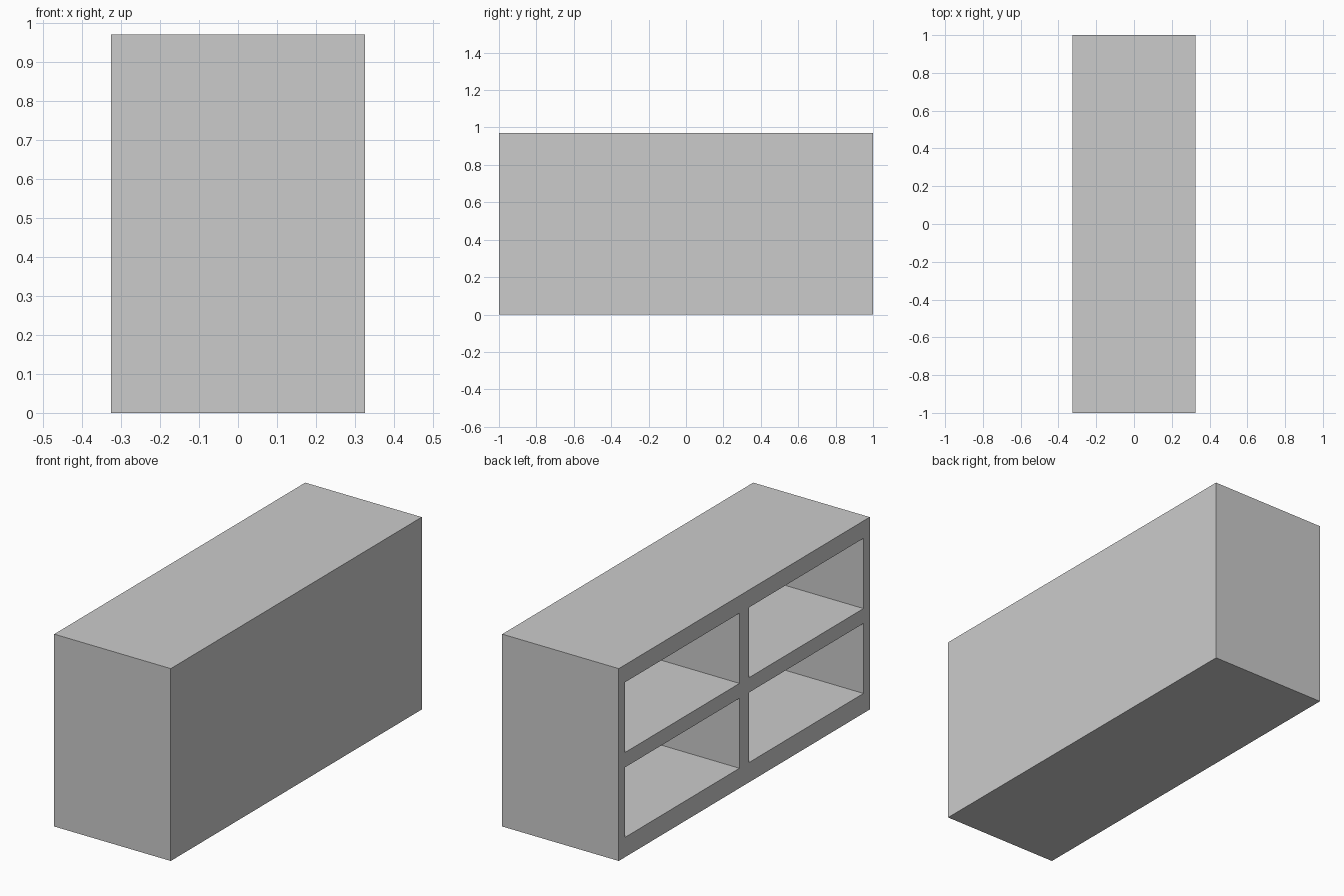
import bpy, bmesh

if "Cube" in bpy.data.objects:
    bpy.data.objects.remove(bpy.data.objects["Cube"])

W, H = 0.65, 0.97
BACK = 0.05                                        # back panel thickness
YS = [-1.0, -0.95, -0.038, 0.038, 0.95, 1.0]       # side / bay / divider / bay / side
ZS = [0.0, 0.10, 0.453, 0.528, 0.882, H]           # base / bay / shelf / bay / top

bm = bmesh.new()

# Open face as a grid, which carries the frame and the four bays
grid = [[bm.verts.new((-W / 2, y, z)) for z in ZS] for y in YS]
bays = []
for i in range(5):
    for j in range(5):
        f = bm.faces.new((grid[i][j], grid[i][j + 1], grid[i + 1][j + 1], grid[i + 1][j]))
        if i in (1, 3) and j in (1, 3):
            bays.append(f)


def extrude_edges(edges, dx):
    new = bmesh.ops.extrude_edge_only(bm, edges=edges)["geom"]
    verts = [g for g in new if isinstance(g, bmesh.types.BMVert)]
    bmesh.ops.translate(bm, verts=verts, vec=(dx, 0, 0))
    return [g for g in new if isinstance(g, bmesh.types.BMEdge)
            and all(v in verts for v in g.verts)]


# Outer shell: pull the rim back and close it
rim = extrude_edges([e for e in bm.edges if e.is_boundary], W)
bmesh.ops.contextual_create(bm, geom=rim)

# Recessed bays: open each cell, pull its rim inward and close it
for f in bays:
    edges = list(f.edges)
    bmesh.ops.delete(bm, geom=[f], context='FACES_ONLY')
    rim = extrude_edges(edges, W - BACK)
    bmesh.ops.contextual_create(bm, geom=rim)

bmesh.ops.recalc_face_normals(bm, faces=bm.faces[:])

mesh = bpy.data.meshes.new("shelf_cabinet")
bm.to_mesh(mesh)
bm.free()
bpy.context.collection.objects.link(bpy.data.objects.new("shelf_cabinet", mesh))
